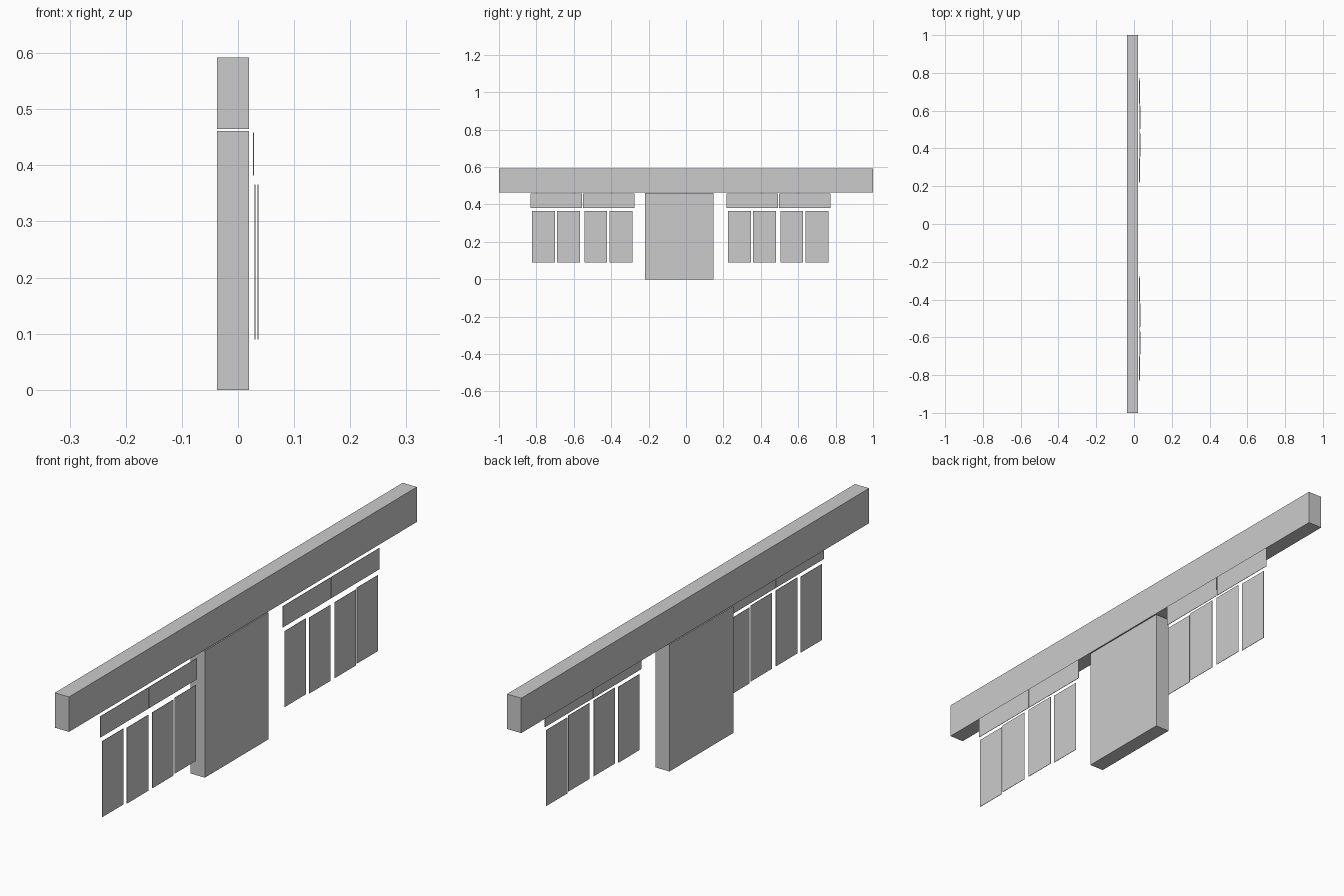
import bpy
import bmesh

cube = bpy.data.objects.get("Cube")
if cube:
    bpy.data.objects.remove(cube, do_unlink=True)

# Single plain grey finish
grey = bpy.data.materials.new("plain_grey")
grey.use_nodes = True
colour = (0.6, 0.6, 0.6, 1.0)
grey.diffuse_color = colour
grey.node_tree.nodes["Principled BSDF"].inputs["Base Color"].default_value = colour


def box(name, x, y, z):
    """Box spanning the (low, high) range given for each axis."""
    mesh = bpy.data.meshes.new(name)
    bm = bmesh.new()
    bmesh.ops.create_cube(bm, size=1)
    for v in bm.verts:
        v.co = [lo + (c + 0.5) * (hi - lo) for c, (lo, hi) in zip(v.co, (x, y, z))]
    bm.to_mesh(mesh)
    bm.free()
    mesh.materials.append(grey)
    obj = bpy.data.objects.new(name, mesh)
    bpy.context.collection.objects.link(obj)
    return obj


# Long top beam and the central block below it
DEPTH = (-0.037, 0.02)
box("top_beam", DEPTH, (-1, 1), (0.465, 0.592))
box("centre_block", DEPTH, (-0.219, 0.148), (0, 0.461))

# Two matching groups of thin boards
PLATE = 0.0015
VALANCE_WIDTH = 0.276
PANEL_WIDTH = 0.122
PANELS = [(0.008, 0.029), (0.141, 0.035), (0.287, 0.035), (0.422, 0.03)]

for group, start in (("front", -0.831), ("rear", 0.217)):
    # Pair of short boards under the beam
    for i in range(2):
        y = start + i * (VALANCE_WIDTH + 0.003)
        box(f"{group}_upper_board_{i + 1}", (0.027, 0.027 + PLATE),
            (y, y + VALANCE_WIDTH), (0.382, 0.459))
    # Four tall panels, the middle pair standing slightly proud
    for i, (offset, x) in enumerate(PANELS):
        y = start + offset
        box(f"{group}_panel_{i + 1}", (x, x + PLATE),
            (y, y + PANEL_WIDTH), (0.09, 0.366))
